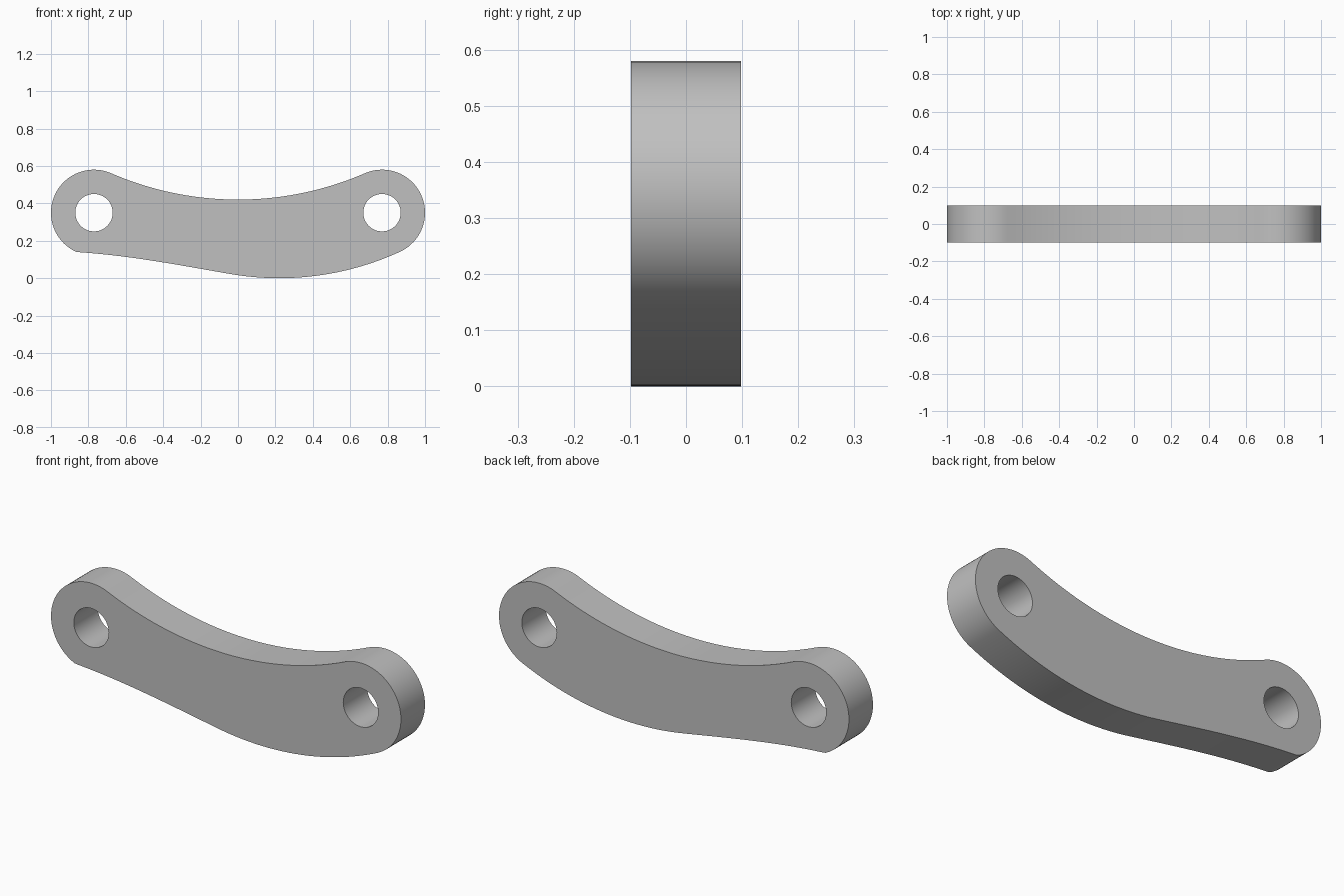
import bpy, bmesh, math
from mathutils import Vector
from mathutils.geometry import interpolate_bezier

cube = bpy.data.objects.get("Cube")
if cube:
    bpy.data.objects.remove(cube, do_unlink=True)

HALF_DEPTH = 0.098
HOLE_X, HOLE_Z, HOLE_R, END_R = 0.77, 0.35, 0.10, 0.23


def arc(cx, cz, r, a0, a1, n):
    """Points on an arc in the xz plane, angles in radians."""
    return [Vector((cx + r * math.cos(a0 + (a1 - a0) * i / n), 0,
                    cz + r * math.sin(a0 + (a1 - a0) * i / n))) for i in range(n + 1)]


# Tangent arcs: shallow upper curve and the belly
top_r = 1.703
top_c = 0.42 + top_r
top_a = math.atan2(top_c - HOLE_Z, HOLE_X)
belly_x, belly_r = 0.22, 1.55
belly_a = math.atan2(HOLE_Z - belly_r, HOLE_X - belly_x)
belly_start = -math.pi / 2 - math.asin((belly_x + 0.05) / belly_r)

# Outline, counter-clockwise seen from the front
belly = arc(belly_x, belly_r, belly_r, belly_start, belly_a, 32)
right_end = arc(HOLE_X, HOLE_Z, END_R, belly_a, math.pi - top_a, 40)
upper = arc(0, top_c, top_r, -top_a, top_a - math.pi, 40)
left_end = arc(-HOLE_X, HOLE_Z, END_R, top_a, math.pi + math.acos(0.1 / END_R), 40)
heel = Vector((-0.8, 0, 0.135))
corner = Vector((-0.863, 0, 0.1398))
blend = interpolate_bezier(left_end[-1], corner, corner, heel, 8)
lower = interpolate_bezier(heel, heel + Vector((0.25, 0, -0.02)),
                           belly[0] + Vector((-0.25, 0, 0.0436)), belly[0], 24)

outline = []
for part in (belly, right_end, upper, left_end, blend, lower):
    outline += part[:-1]
holes = [arc(s * HOLE_X, HOLE_Z, HOLE_R, 0, math.tau, 48)[:-1] for s in (-1, 1)]

# Flat plate with two holes, pushed out to full depth
bm = bmesh.new()
edges = []
for loop in [outline] + holes:
    verts = [bm.verts.new((p.x, -HALF_DEPTH, p.z)) for p in loop]
    edges += [bm.edges.new((v, verts[i - 1])) for i, v in enumerate(verts)]
bmesh.ops.triangle_fill(bm, edges=edges, use_beauty=True, normal=(0, -1, 0))
extruded = bmesh.ops.extrude_face_region(bm, geom=bm.faces[:], use_keep_orig=True)
bmesh.ops.translate(bm, vec=(0, 2 * HALF_DEPTH, 0),
                    verts=[g for g in extruded["geom"] if isinstance(g, bmesh.types.BMVert)])
bmesh.ops.recalc_face_normals(bm, faces=bm.faces[:])
mesh = bpy.data.meshes.new("link_arm")
bm.to_mesh(mesh)
bm.free()
link = bpy.data.objects.new("link_arm", mesh)
bpy.context.collection.objects.link(link)

# Plain grey
grey = bpy.data.materials.new("light_grey")
grey.use_nodes = True
colour = (0.53, 0.53, 0.53, 1)
grey.diffuse_color = colour
grey.node_tree.nodes["Principled BSDF"].inputs["Base Color"].default_value = colour
mesh.materials.append(grey)

bpy.ops.object.select_all(action="DESELECT")
link.select_set(True)
bpy.context.view_layer.objects.active = link
bpy.ops.object.shade_smooth_by_angle(angle=math.radians(30))
